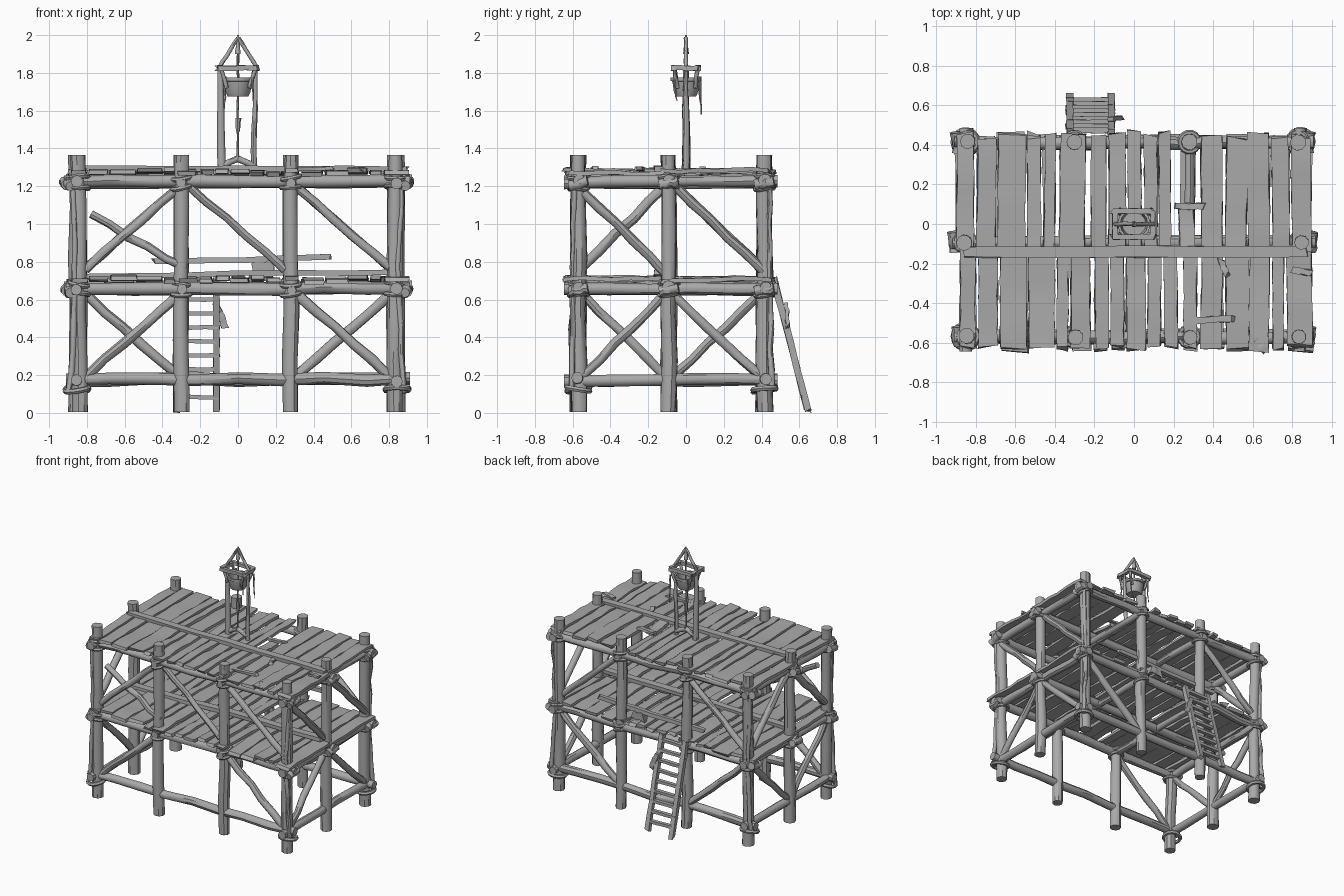
import bpy, bmesh, math, random
from mathutils import Vector, Matrix

random.seed(4)
if "Cube" in bpy.data.objects:
    bpy.data.objects.remove(bpy.data.objects["Cube"])

wood = bpy.data.materials.new("weathered_grey_wood")
wood.use_nodes = True
grey = (0.4, 0.4, 0.4, 1)
wood.diffuse_color = grey
wood.node_tree.nodes["Principled BSDF"].inputs["Base Color"].default_value = grey


def loft(name, rings, closed=False):
    """Skin a list of equal-sized point rings, capping the ends if open."""
    bm = bmesh.new()
    vs = [[bm.verts.new(p) for p in ring] for ring in rings]
    n = len(vs[0])
    pairs = list(zip(vs, vs[1:])) + ([(vs[-1], vs[0])] if closed else [])
    for r0, r1 in pairs:
        for i in range(n):
            j = (i + 1) % n
            bm.faces.new((r0[i], r0[j], r1[j], r1[i]))
    if not closed:
        bm.faces.new(vs[0][::-1])
        bm.faces.new(vs[-1])
    bmesh.ops.recalc_face_normals(bm, faces=bm.faces)
    mesh = bpy.data.meshes.new(name)
    bm.to_mesh(mesh)
    bm.free()
    mesh.materials.append(wood)
    ob = bpy.data.objects.new(name, mesh)
    bpy.context.collection.objects.link(ob)
    bpy.ops.object.select_all(action='DESELECT')
    ob.select_set(True)
    bpy.context.view_layer.objects.active = ob
    bpy.ops.object.shade_smooth_by_angle(angle=math.radians(40))


def frame(a, b):
    d = (b - a).normalized()
    up = Vector((0, 0, 1)) if abs(d.z) < 0.9 else Vector((0, 1, 0))
    side = d.cross(up).normalized()
    return side, side.cross(d).normalized()


def pole(name, a, b, r, r_end=None, wobble=0.006, sides=9, steps=5):
    """Slightly crooked round timber from a to b."""
    a, b = Vector(a), Vector(b)
    s, u = frame(a, b)
    r_end = r if r_end is None else r_end
    rings = []
    for k in range(steps + 1):
        t = k / steps
        off = s * random.uniform(-wobble, wobble) + u * random.uniform(-wobble, wobble)
        rad = (r + (r_end - r) * t) * random.uniform(0.93, 1.07)
        c = a.lerp(b, t) + off
        rings.append([c + rad * (s * math.cos(q) + u * math.sin(q))
                      for q in (math.tau * i / sides for i in range(sides))])
    loft(name, rings)


def plank(name, a, b, w, t=0.022, wobble=0.006, steps=6):
    """Rough flat board with ragged edges and ends."""
    a, b = Vector(a), Vector(b)
    s, u = frame(a, b)
    d = (b - a).normalized()
    rings = []
    for k in range(steps + 1):
        c = a.lerp(b, k / steps) + u * random.uniform(-wobble, wobble)
        ring = []
        for i, j in ((-1, -1), (1, -1), (1, 1), (-1, 1)):
            rag = d * random.uniform(-0.015, 0.015) if k in (0, steps) else Vector()
            ring.append(c + s * i * (w / 2 + random.uniform(-wobble, 0.002)) + u * j * t / 2 + rag)
        rings.append(ring)
    loft(name, rings)


def lashing(name, centre, radius, thick=0.013, tilt=0.25):
    """Rope loop tied round a post."""
    m = (Matrix.Translation(centre) @ Matrix.Rotation(random.uniform(-tilt, tilt), 4, 'X')
         @ Matrix.Rotation(random.uniform(-tilt, tilt), 4, 'Y'))
    rings = []
    for k in range(14):
        q = math.tau * k / 14
        rings.append([m @ Vector(((radius + thick * math.cos(p)) * math.cos(q),
                                  (radius + thick * math.cos(p)) * math.sin(q),
                                  thick * math.sin(p))) for p in (math.tau * i / 6 for i in range(6))])
    loft(name, rings, closed=True)


XS = (-0.84, -0.3, 0.28, 0.83)
FRONT, MID, BACK = -0.57, -0.09, 0.415
LEVELS = (0.175, 0.66, 1.225)

# Upright posts with rope lashings, knots and slim corner splints
posts = [(x, y) for x in XS for y in (FRONT, BACK)] + [(-0.855, MID), (0.845, MID)]
for x, y in posts:
    outer = abs(x) > 0.5
    pole("post", (x, y, 0.005), (x * 1.003, y, 1.365), 0.043 if outer else 0.041, 0.039)
    for z in LEVELS:
        if z > 0.3:
            lashing("rope_lashing", (x, y, z - 0.03), 0.05)
            lashing("rope_lashing", (x, y, z + 0.02), 0.05)
        elif outer and y != MID:
            lashing("rope_lashing", (x * 1.015, y, z - 0.05), 0.062, 0.015)
        if outer and z > 0.3:
            sx = math.copysign(1, x)
            pole("knot", (x + 0.05 * sx, y - 0.05, z - 0.02), (x + 0.06 * sx, y + 0.05, z), 0.028)
    if outer and y != MID:
        out = math.copysign(0.05, y)
        pole("corner_splint", (x * 1.06, y + out * 0.7, 0.12), (x * 1.02, y + out * 0.6, 0.66), 0.016)
        pole("corner_splint", (x * 1.02, y + out * 0.6, 0.66), (x * 1.045, y + out * 0.5, 1.22), 0.014)

# Horizontal beams on every storey
for z in LEVELS:
    for y in (FRONT, BACK):
        pole("long_beam", (-0.91, y, z), (0.91, y, z + 0.005), 0.033, wobble=0.009, steps=8)
    for x in (-0.85, 0.84):
        pole("end_beam", (x, -0.645, z - 0.005), (x, 0.485, z), 0.031, wobble=0.007)
    if z > 0.3:
        pole("centre_beam", (-0.92, MID, z), (0.92, MID, z), 0.034)
        for x in XS[1:3]:
            pole("cross_beam", (x, -0.63, z - 0.01), (x, 0.47, z - 0.01), 0.026)

# Diagonal braces: front and back, then both ends
for y, z0, z1 in ((FRONT, 0.2, 0.62), (BACK, 0.62, 0.2)):
    for sx in (-1, 1):
        pole("lower_brace", (0.8 * sx, y, z0), (0.32 * sx, y, z1), 0.027)
        pole("upper_brace", (0.81 * sx, y, 0.76), (0.31 * sx, y, 1.2), 0.024)
pole("middle_brace", (-0.27, FRONT, 1.21), (0.25, FRONT, 0.76), 0.022)
for x, low, high in ((-0.85, 0.62, 0.2), (0.84, 0.2, 0.62)):
    pole("end_lower_brace", (x, FRONT + 0.03, low), (x, MID - 0.03, high), 0.025)
    pole("end_lower_brace", (x, MID + 0.03, high), (x, BACK - 0.03, low), 0.025)
    z0, z1 = (1.17, 0.74) if x > 0 else (0.78, 1.2)
    pole("end_upper_brace", (x, FRONT + 0.03, z0), (x, MID - 0.02, z1), 0.026)
    pole("end_upper_brace", (x, MID + 0.03, 1.2), (x, BACK, 0.75), 0.026)

# Plank decks in two rows; each entry is (left edge, right edge)
BACK_ROW = ((-0.9, -0.81), (-0.8, -0.7), (-0.695, -0.55), (-0.54, -0.47), (-0.46, -0.4),
            (-0.38, -0.25), (-0.22, -0.14), (-0.13, -0.04), (-0.03, 0.04), (0.05, 0.12),
            (0.125, 0.19), (0.23, 0.31), (0.34, 0.45), (0.46, 0.57), (0.575, 0.69),
            (0.7, 0.79), (0.8, 0.9))
FRONT_ROW = ((-0.88, -0.8), (-0.79, -0.69), (-0.68, -0.54), (-0.535, -0.4), (-0.39, -0.33),
             (-0.32, -0.22), (-0.2, -0.13), (-0.12, -0.05), (-0.04, 0.06), (0.07, 0.14),
             (0.15, 0.22), (0.25, 0.32), (0.34, 0.45), (0.46, 0.58), (0.585, 0.69),
             (0.7, 0.76), (0.77, 0.9))


def deck(name, z, broken=()):
    for row, inner, outer in ((BACK_ROW, -0.13, 0.455), (FRONT_ROW, -0.12, -0.625)):
        for i, (x0, x1) in enumerate(row):
            x, h = (x0 + x1) / 2, z + random.uniform(-0.008, 0.008)
            end = 0.08 if row is BACK_ROW and i in broken else outer
            plank(name, (x, inner, h), (x + random.uniform(-0.008, 0.008),
                  end + random.uniform(-0.02, 0.012), z + random.uniform(-0.014, 0.014)), x1 - x0)


deck("roof_plank", 1.275, broken=(11,))
deck("floor_plank", 0.705)
plank("roof_ridge_board", (-0.86, -0.14, 1.295), (0.87, -0.14, 1.295), 0.06, 0.028)
plank("floor_ridge_board", (-0.86, -0.14, 0.725), (0.85, -0.14, 0.745), 0.06, 0.028)

# Loose boards and splinters
plank("loose_board", (-0.45, 0.4, 0.8), (0.48, 0.4, 0.825), 0.035, 0.03)
plank("board_chock", (0.08, 0.4, 0.77), (0.18, 0.4, 0.775), 0.05, 0.06)
pole("fallen_pole", (-0.78, -0.55, 1.05), (-0.28, -0.57, 0.76), 0.023, wobble=0.012)
for x, y, dx, dy in ((0.28, -0.49, 0.22, 0.01), (0.6, -0.56, 0.06, -0.08), (0.2, 0.09, 0.15, 0),
                     (0.44, -0.18, 0.03, -0.08), (0.8, -0.23, 0.1, -0.02)):
    plank("roof_splinter", (x, y, 1.29), (x + dx, y + dy, 1.292), 0.035, 0.018)

# Ladder leaning on the back
for x in (-0.325, -0.115):
    plank("ladder_rail", (x, 0.645, 0.01), (x, 0.465, 0.71), 0.035, 0.035, 0.003)
for k in range(9):
    t = (k + 1) / 9.5
    y, z = 0.645 - 0.18 * t, 0.01 + 0.7 * t
    plank("ladder_rung", (-0.335, y, z), (-0.105, y, z), 0.03, 0.022, 0.002, 3)
plank("ladder_splint", (-0.12, 0.53, 0.58), (-0.065, 0.54, 0.45), 0.04, 0.02)

# Lookout lamp: uprights, arched base bar, top frame and peak
for s in (-1, 1):
    plank("lamp_top_frame", (-0.11, 0.065 * s, 1.825), (0.11, 0.065 * s, 1.825), 0.028, 0.026, 0.003, 3)
    plank("lamp_top_frame", (0.095 * s, -0.065, 1.825), (0.095 * s, 0.065, 1.825), 0.028, 0.026, 0.003, 3)
    pole("lamp_base_bar", (0.09 * s, 0, 1.31), (0, 0, 1.345), 0.018, wobble=0.003)
    pole("peak_strut", (0.1 * s, 0, 1.83), (0, 0, 1.985), 0.011, wobble=0.002)
    for y in (-0.06, 0.06):
        pole("basket_strut", (0.09 * s, y, 1.82), (0.06 * s, y * 0.8, 1.72), 0.011, wobble=0.002)
pole("lamp_upright", (-0.085, 0, 1.28), (-0.095, 0, 1.83), 0.023, 0.015, 0.002)
pole("lamp_upright", (0.085, 0, 1.28), (0.092, 0, 1.83), 0.018, 0.01, 0.004)
pole("peak_knot", (0, 0, 1.9), (0, 0, 2.0), 0.016, 0.005, 0.001)

# Hanging bucket, open at the top
profile = ((0.055, 1.675), (0.066, 1.7), (0.074, 1.755), (0.083, 1.757), (0.083, 1.775),
           (0.07, 1.775), (0.06, 1.7))
loft("bucket", [[(r * math.cos(math.tau * i / 14), r * math.sin(math.tau * i / 14), z)
                 for i in range(14)] for r, z in profile])

# Ropes
pole("centre_rope", (0, 0, 1.95), (0, 0, 1.34), 0.007, 0.006, 0.004, 6)
pole("rope_knot", (0, 0, 1.56), (0, 0, 1.49), 0.016, 0.011, 0.002, 7, 3)
for x, y, z in ((-0.07, 0.07, 1.6), (0.09, 0.07, 1.58), (0.08, -0.06, 1.65)):
    pole("loose_rope", (x, y, 1.78), (x, y + 0.01, z), 0.008, 0.003, 0.004, 6)
